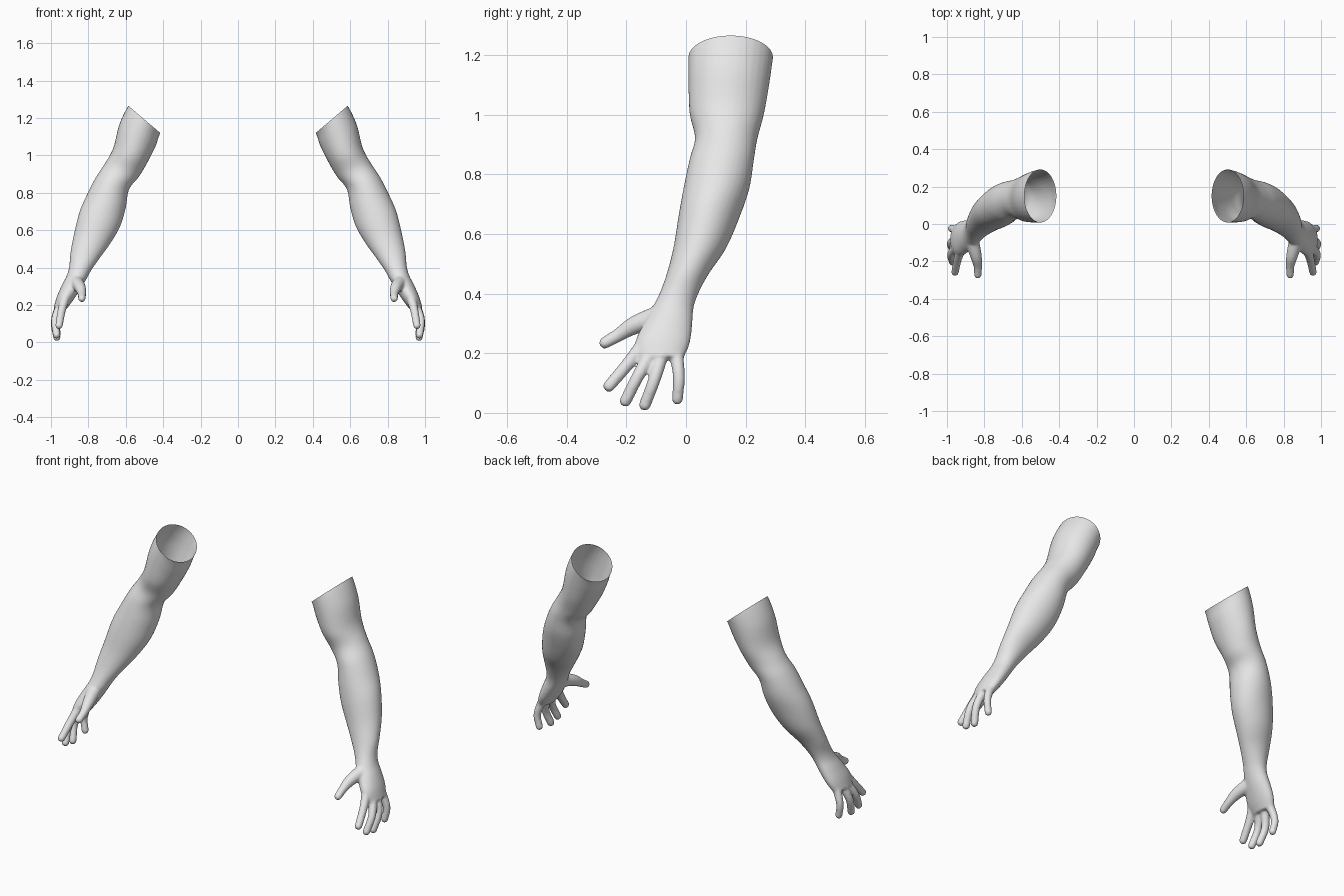
import bpy
import bmesh
import math
from mathutils import Vector

cube = bpy.data.objects.get("Cube")
if cube:
    bpy.data.objects.remove(cube, do_unlink=True)

SIDES = 32
STEPS = 5

skin = bpy.data.materials.new("pale grey")
skin.use_nodes = True
GREY = (0.8, 0.8, 0.8, 1)
skin.diffuse_color = GREY
skin.node_tree.nodes["Principled BSDF"].inputs["Base Color"].default_value = GREY


def smooth_rows(rows):
    """Catmull-Rom interpolation through rows of numbers."""
    rows = [Vector(r) for r in rows]
    ext = [rows[0] * 2 - rows[1]] + rows + [rows[-1] * 2 - rows[-2]]
    out = []
    for a, b, c, d in zip(ext, ext[1:], ext[2:], ext[3:]):
        for i in range(STEPS):
            t = i / STEPS
            out.append(b + (c - a) * t / 2 + (a * 2 - b * 5 + c * 4 - d) * t * t / 2
                       + (b * 3 - a - c * 3 + d) * t ** 3 / 2)
    return out + [rows[-1]]


def loft(bm, rings):
    """Closed skin through (centre, u, v) elliptical rings."""
    loops = []
    for centre, u, v in rings:
        angles = [math.tau * k / SIDES for k in range(SIDES)]
        loops.append([bm.verts.new(centre + u * math.cos(t) + v * math.sin(t)) for t in angles])
    for lo, hi in zip(loops, loops[1:]):
        for k in range(SIDES):
            n = (k + 1) % SIDES
            bm.faces.new((lo[k], lo[n], hi[n], hi[k]))
    bm.faces.new(loops[0][::-1])
    bm.faces.new(loops[-1])


def digit(bm, rows):
    """Tapered finger with a rounded tip; each row is x, y, z, radius."""
    pts = smooth_rows(rows)
    rings = []
    for i, p in enumerate(pts):
        along = (pts[min(i + 1, len(pts) - 1)] - pts[max(i - 1, 0)]).xyz.normalized()
        u = along.cross(Vector((1, 0, 0))).normalized()
        rings.append((p.xyz, u * p.w, along.cross(u) * p.w))
    along = along * pts[-1].w
    for s in (0.3, 0.6, 0.85, 0.97):
        centre, u, v = rings[len(pts) - 1]
        k = math.sqrt(1 - s * s)
        rings.append((centre + along * s, u * k, v * k))
    loft(bm, rings)


# Upper arm to knuckles: inner x, inner z, outer x, outer z, front y, back y
ARM = [
    (.37, 1.17, .54, 1.32, .01, .30),
    (.415, 1.12, .587, 1.265, .008, .292),
    (.44, 1.05, .635, 1.165, .008, .28),
    (.48, .97, .667, 1.04, .012, .262),
    (.53, .885, .71, .96, .03, .24),
    (.582, .82, .762, .88, .012, .228),
    (.6, .72, .808, .79, -.008, .213),
    (.63, .62, .847, .70, -.025, .18),
    (.682, .53, .877, .58, -.042, .135),
    (.74, .45, .896, .48, -.065, .075),
    (.785, .385, .902, .41, -.09, .04),
    (.81, .34, .915, .36, -.115, .025),
    (.845, .28, .94, .31, -.145, .021),
    (.885, .22, .967, .25, -.17, .013),
    (.92, .175, .985, .19, -.16, -.008),
]

# Thumb, index, middle, ring, little
DIGITS = [
    [(.872, -.07, .33, .04), (.845, -.17, .295, .031), (.835, -.225, .262, .023), (.835, -.272, .235, .02)],
    [(.925, -.14, .235, .025), (.943, -.19, .17, .022), (.957, -.258, .09, .02)],
    [(.94, -.105, .22, .025), (.977, -.16, .125, .021), (.97, -.203, .04, .02)],
    [(.945, -.075, .22, .025), (.98, -.105, .115, .021), (.968, -.138, .027, .02)],
    [(.94, -.035, .22, .025), (.975, -.024, .12, .02), (.965, -.029, .046, .019)],
]

bm = bmesh.new()
rings = []
for ix, iz, ox, oz, front, back in (tuple(r) for r in smooth_rows(ARM)):
    centre = Vector((ix + ox, front + back, iz + oz)) / 2
    rings.append((centre, Vector((ox - ix, 0, oz - iz)) / 2, Vector((0, back - front, 0)) / 2))
loft(bm, rings)
for rows in DIGITS:
    digit(bm, rows)
bmesh.ops.recalc_face_normals(bm, faces=bm.faces)
draft_mesh = bpy.data.meshes.new("arm_draft")
bm.to_mesh(draft_mesh)
bm.free()

# Fuse the hand and arm into one skin
draft = bpy.data.objects.new("arm_draft", draft_mesh)
bpy.context.collection.objects.link(draft)
fuse = draft.modifiers.new("fuse", "REMESH")
fuse.mode = "VOXEL"
fuse.voxel_size = 0.006
soften = draft.modifiers.new("soften", "SMOOTH")
soften.factor = 0.5
soften.iterations = 8
bpy.context.view_layer.update()
fused = bpy.data.meshes.new_from_object(draft.evaluated_get(bpy.context.evaluated_depsgraph_get()))
bpy.data.objects.remove(draft, do_unlink=True)

# Cut the sleeve end open, then place both sides
for name, side in (("left_arm", 1), ("right_arm", -1)):
    bm = bmesh.new()
    bm.from_mesh(fused)
    bmesh.ops.bisect_plane(bm, geom=bm.verts[:] + bm.edges[:] + bm.faces[:], dist=1e-5,
                           plane_co=(.5, 0, 1.192), plane_no=(-.145, 0, .17), clear_outer=True)
    for v in bm.verts:
        v.co.x *= side
    if side < 0:
        bmesh.ops.reverse_faces(bm, faces=bm.faces)
    for f in bm.faces:
        f.smooth = True
    mesh = bpy.data.meshes.new(name)
    bm.to_mesh(mesh)
    bm.free()
    mesh.materials.clear()
    mesh.materials.append(skin)
    bpy.context.collection.objects.link(bpy.data.objects.new(name, mesh))
